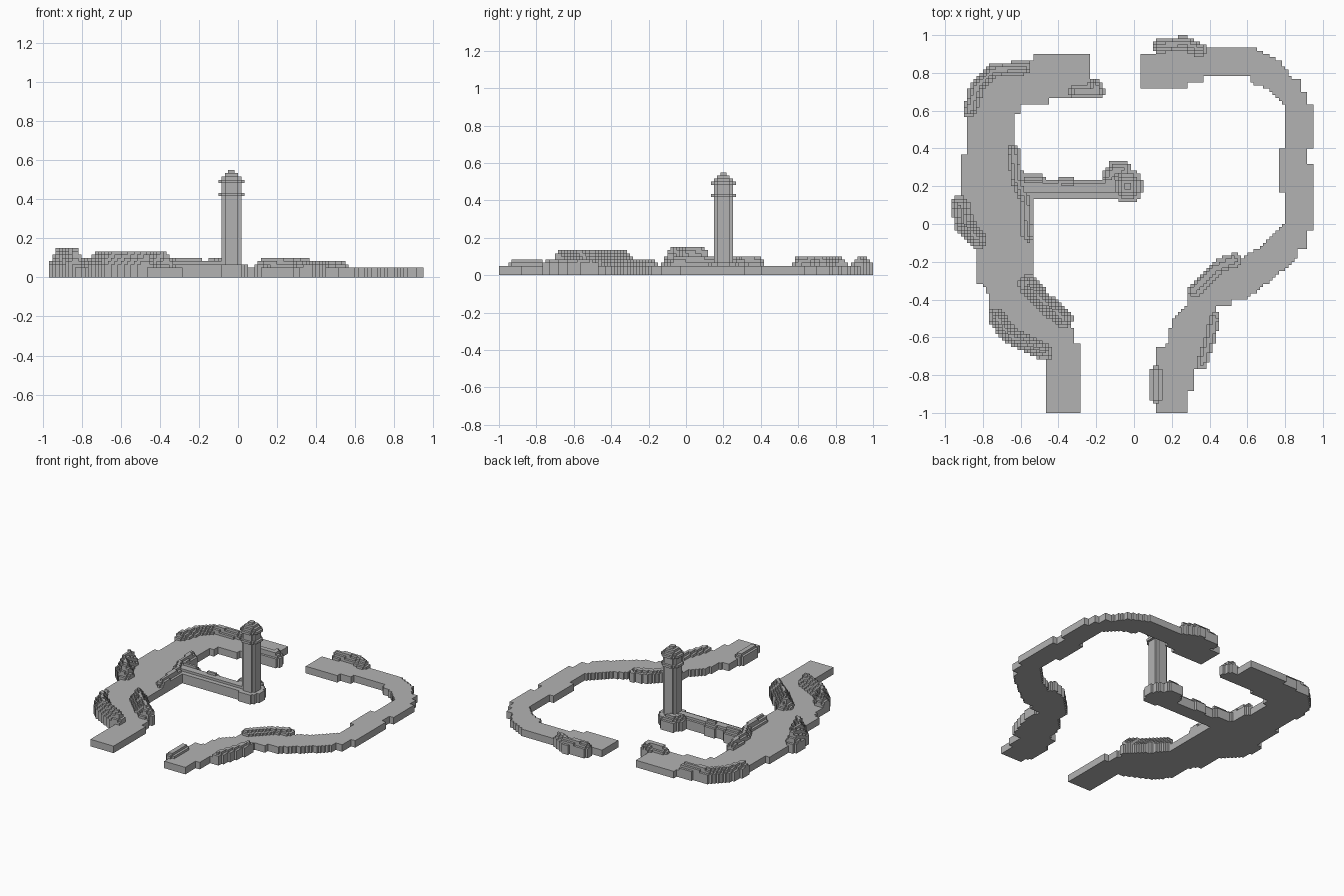
import bpy
import bmesh
import math
from mathutils import Vector

if "Cube" in bpy.data.objects:
    bpy.data.objects.remove(bpy.data.objects["Cube"], do_unlink=True)

CELL = 1 / 60       # edge of one block
GROUND = 3          # height of the flat land in blocks
SPAN = range(-60, 60)

stone = bpy.data.materials.new("grey_stone")
stone.use_nodes = True
grey = (0.45, 0.45, 0.45, 1)
stone.diffuse_color = grey
stone.node_tree.nodes["Principled BSDF"].inputs["Base Color"].default_value = grey


def build_blocks(name, columns):
    """Skin a map of (i, j) -> (floor, top) block columns."""
    bm = bmesh.new()
    cache = {}

    def vert(i, j, k):
        key = (i, j, k)
        if key not in cache:
            cache[key] = bm.verts.new(Vector(key) * CELL)
        return cache[key]

    def face(*corners):
        bm.faces.new([vert(*c) for c in corners])

    def wall(a, b, low, high):
        if low < high:
            face((*a, low), (*b, low), (*b, high), (*a, high))

    for (i, j), (floor, top) in columns.items():
        ring = [(i, j), (i + 1, j), (i + 1, j + 1), (i, j + 1)]
        face(*[(*c, top) for c in ring])
        face(*[(*c, floor) for c in reversed(ring)])
        sides = [(i, j - 1), (i + 1, j), (i, j + 1), (i - 1, j)]
        for n, side in enumerate(sides):
            a, b = ring[n], ring[(n + 1) % len(ring)]
            if side in columns:
                other_floor, other_top = columns[side]
                wall(a, b, max(floor, other_top), top)
                wall(a, b, floor, min(other_floor, top))
            else:
                wall(a, b, floor, top)
    mesh = bpy.data.meshes.new(name)
    bm.to_mesh(mesh)
    bm.free()
    mesh.materials.append(stone)
    obj = bpy.data.objects.new(name, mesh)
    bpy.context.collection.objects.link(obj)
    return obj


def centre(i, j):
    return Vector((i + 0.5, j + 0.5)) * CELL


def points(pairs):
    return [Vector(p) / 100 for p in pairs]


def inside(p, outline):
    hit = False
    for a, b in zip(outline, outline[1:] + outline[:1]):
        if (a.y > p.y) != (b.y > p.y):
            if p.x < a.x + (b.x - a.x) * (p.y - a.y) / (b.y - a.y):
                hit = not hit
    return hit


def path_distance(p, path):
    best = (p - path[0]).length
    for a, b in zip(path, path[1:]):
        t = (p - a).dot(b - a) / (b - a).length_squared
        best = min(best, (p - a.lerp(b, max(0, min(1, t)))).length)
    return best


def land(name, pairs):
    outline = points(pairs)
    columns = {(i, j): (0, GROUND) for i in SPAN for j in SPAN
               if inside(centre(i, j), outline)}
    build_blocks(name, columns)
    return set(columns)


def ridge(columns, pairs, radius, levels, solid=()):
    """Add stepped rock along a path, standing on land where there is some."""
    path = points(pairs)
    for i in SPAN:
        for j in SPAN:
            d = path_distance(centre(i, j), path) / radius
            if d < 1:
                top = GROUND + 1 + math.floor((1 - d) * levels)
                top = max(top, columns.get((i, j), (0, 0))[1])
                columns[i, j] = (GROUND if (i, j) in solid else 0, top)
    return columns


# Two flat coasts
west = land("west_coast", [
    (-46, -100), (-28, -100), (-28, -64), (-31, -64), (-31, -56), (-36, -52),
    (-57, -32), (-53, -28), (-53, 8), (-58, 14), (-63, 30), (-63, 58),
    (-60, 58), (-60, 64), (-45, 64), (-45, 67), (-33, 67), (-33, 71),
    (-23, 71), (-23, 90), (-53, 90), (-53, 87), (-62, 84), (-80, 80),
    (-85, 70), (-89, 52), (-89, 37), (-92, 37), (-92, 0), (-83, -14),
    (-83, -31), (-80, -31), (-77, -38), (-77, -46), (-68, -60), (-46, -68)])
east = land("east_coast", [
    (12, -100), (29, -100), (29, -88), (32, -88), (32, -78), (37, -70),
    (40, -54), (44, -43), (52, -43), (52, -40), (59, -40), (67, -34),
    (86, -19), (86, -14), (92, -14), (92, -4), (95, -4), (95, 32), (92, 32),
    (92, 40), (95, 40), (95, 64), (92, 64), (92, 70), (88, 70), (88, 77),
    (84, 77), (77, 87), (65, 92), (65, 94), (17, 94), (12, 90), (3, 90),
    (3, 72), (28, 72), (28, 75), (37, 75), (37, 78), (61, 78), (61, 75),
    (70, 72), (80, 62), (80, 40), (77, 40), (77, 17), (80, 17), (80, 1),
    (70, -10), (57, -18), (50, -22), (35, -34), (28, -38), (28, -43),
    (20, -50), (18, -64), (12, -65)])

# Stepped rocks along the shores: path, radius, number of steps
rocks = {
    "northwest_rocks": (west, [(-58, 83), (-75, 81), (-83, 73), (-87, 60)], 0.037, 3),
    "north_tip_rocks": (west, [(-31, 70), (-19, 70), (-21, 74)], 0.033, 3),
    "west_rocks": (west, [(-92, 10), (-90, 0), (-83, -8)], 0.05, 6),
    "inner_shore_rocks": (west, [(-64, 39), (-62, 24), (-57, 12), (-56, -6)], 0.033, 3),
    "southwest_inner_rocks": (west, [(-56, -32), (-48, -41), (-37, -50)], 0.05, 5),
    "southwest_outer_rocks": (west, [(-73, -49), (-66, -59), (-47, -68)], 0.045, 5),
    "southeast_inner_rocks": (east, [(53, -19), (44, -23), (32, -35)], 0.037, 2),
    "southeast_outer_rocks": (east, [(43, -50), (40, -62), (36, -74)], 0.028, 2),
    "south_tip_rocks": (east, [(12, -78), (12, -92)], 0.03, 2),
    "northeast_rocks": (east, [(13, 94), (27, 96), (35, 92)], 0.037, 3),
}
for name, (ground, path, radius, levels) in rocks.items():
    build_blocks(name, ridge({}, path, radius, levels, ground))

# Causeway and rocky island under the tower
island = ridge({}, [(-57, 19), (-8, 19)], 0.05, 2, west)
ridge(island, [(-57, 23), (-50, 23)], 0.035, 3, west)
ridge(island, [(-38, 21), (-33, 21)], 0.035, 3, west)
ridge(island, [(-4, 20)], 0.09, 2, west)
ridge(island, [(-13, 24), (-10, 29), (-6, 29)], 0.045, 3, west)
build_blocks("causeway_and_island", island)

# Round tower built as stacked block discs: bottom, top, radius
tower_middle = Vector((-2, 12)) * CELL
tower = {
    "tower_shaft": (0, 29, 0.05),
    "tower_balcony": (25, 26, 0.068),
    "tower_cornice": (29, 30, 0.068),
    "tower_roof_lower": (30, 31, 0.05),
    "tower_roof_upper": (31, 32, 0.036),
    "tower_finial": (32, 33, 0.02),
}
for name, (bottom, top, radius) in tower.items():
    build_blocks(name, {(i, j): (bottom, top) for i in SPAN for j in SPAN
                        if (centre(i, j) - tower_middle).length < radius})
